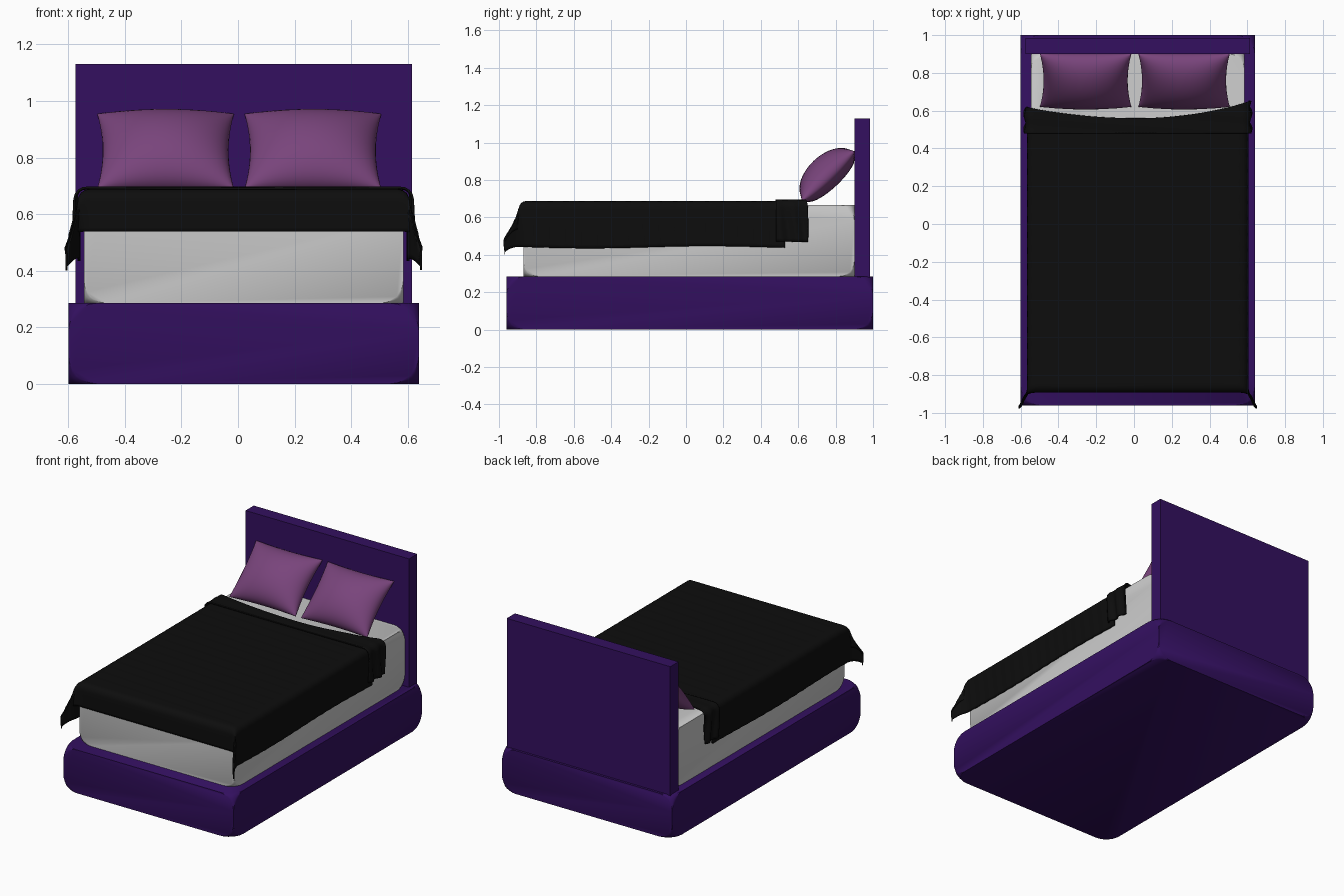
import bpy, bmesh, math
from mathutils import Vector

if "Cube" in bpy.data.objects:
    bpy.data.objects.remove(bpy.data.objects["Cube"])


def material(name, rgb):
    m = bpy.data.materials.new(name)
    m.diffuse_color = (*rgb, 1)
    m.use_nodes = True
    m.node_tree.nodes["Principled BSDF"].inputs["Base Color"].default_value = m.diffuse_color
    return m


PURPLE = material("dark_purple", (0.033, 0.005, 0.115))
MAUVE = material("mauve", (0.19, 0.058, 0.20))
BLACK = material("black", (0.004, 0.004, 0.004))


def finish(name, bm, mat=None, angle=40):
    me = bpy.data.meshes.new(name)
    bm.to_mesh(me)
    bm.free()
    ob = bpy.data.objects.new(name, me)
    bpy.context.collection.objects.link(ob)
    if mat:
        me.materials.append(mat)
    bpy.ops.object.select_all(action='DESELECT')
    bpy.context.view_layer.objects.active = ob
    ob.select_set(True)
    bpy.ops.object.shade_smooth_by_angle(angle=math.radians(angle))
    return ob


def box(name, lo, hi, corner=0, mat=None):
    """Box from two opposite corners; its eight corners can be rounded off."""
    bm = bmesh.new()
    bmesh.ops.create_cube(bm, size=1)
    lo, hi = Vector(lo), Vector(hi)
    for v in bm.verts:
        v.co = Vector([(lo[k] + hi[k]) / 2 + v.co[k] * (hi[k] - lo[k]) for k in range(3)])
    if corner:
        bmesh.ops.bevel(bm, geom=bm.verts[:], offset=corner, segments=6,
                        profile=0.5, affect='VERTICES')
    return finish(name, bm, mat)


def sheet(bm, nu, nv, func, flip=False):
    """Grid of quads from func(u, v), u and v in 0..1."""
    g = [[bm.verts.new(func(i / nu, j / nv)) for j in range(nv + 1)] for i in range(nu + 1)]
    for i in range(nu):
        for j in range(nv):
            q = [g[i][j], g[i + 1][j], g[i + 1][j + 1], g[i][j + 1]]
            bm.faces.new(q[::-1] if flip else q)


# Bed frame
box("base", (-0.60, -0.96, 0), (0.64, 1.0, 0.285), 0.10, PURPLE)
box("headboard", (-0.575, 0.90, 0.28), (0.615, 0.985, 1.13), 0, PURPLE)
box("mattress", (-0.545, -0.87, 0.285), (0.585, 0.90, 0.667), 0.08)


# Pillows leaning on the headboard, full in front and flatter behind
def pillow(name, cx):
    along = Vector((0, 0.28, 0.265)) / 2
    normal = Vector((0, -0.687, 0.726))
    mid = Vector((cx, 0.76, 0.822))

    def side(depth, power):
        def f(a, b):
            u, v = -math.cos(math.pi * a), -math.cos(math.pi * b)
            fu, fv = max(0, 1 - u * u), max(0, 1 - v * v)
            p = mid + Vector((0.242 * u * (1 - 0.08 * fv), 0, 0))
            p += along * (v * (1 - 0.05 * fu)) + normal * (depth * (fu * fv) ** power)
            p.y = min(p.y, 0.90)
            return p
        return f

    bm = bmesh.new()
    sheet(bm, 24, 24, side(0.112, 0.5))
    sheet(bm, 24, 24, side(-0.068, 0.4), True)
    bmesh.ops.remove_doubles(bm, verts=bm.verts[:], dist=0.0005)
    finish(name, bm, MAUVE, 70)


pillow("pillow_left", -0.256)
pillow("pillow_right", 0.265)


# Cloth draped over the mattress
R = 0.04


def hang(s):
    """Rounded turn over an edge: distance out and distance down."""
    if s <= 0:
        return s, 0
    if s < R * math.pi / 2:
        return R * math.sin(s / R), R * (1 - math.cos(s / R))
    return R, R + s - R * math.pi / 2


def drape(name, half, top, side_drop, y_start, y_end, front_drop, wrinkle, nv):
    flat = half - R
    reach = flat + side_drop + 0.02

    def f(a, b):
        s = (2 * a - 1) * reach
        sign = 1 if s >= 0 else -1
        out, down = hang(abs(s) - flat)
        x = sign * (flat + out)
        y1 = y_end(x / half)
        y0 = y_start + (R - front_drop - 0.02 if front_drop else 0)
        y = y0 + (y1 - y0) * b
        fall = 0
        if front_drop:
            o, fall = hang(y_start + R - y)
            y = y_start + R - o
        # loose corner flaring outwards at the foot
        flare = min(1, down / 0.17) * min(1, fall / 0.12)
        x += sign * 0.045 * flare
        y -= 0.10 * flare * (1 - 0.25 * (down / side_drop))
        z = top - math.hypot(down, fall)
        # small folds
        w = wrinkle * math.sin(75 * y + 5 * x + 9 * z) * (0.4 + min(1, down * 8))
        edge = min(1, down / R)
        x += sign * w * edge
        z += w * 0.5 * (1 - edge) + 0.006 * math.sin(5 * y + sign) * down / side_drop
        return Vector((0.02 + x, y, z))

    bm = bmesh.new()
    sheet(bm, 90, nv, f)
    ob = finish(name, bm, BLACK, 60)
    mod = ob.modifiers.new("thickness", 'SOLIDIFY')
    mod.thickness = 0.008
    mod.offset = -1


drape("blanket", 0.586, 0.688, 0.25, -0.893, lambda t: 0.53, 0.153, 0.001, 110)
drape("blanket_turned_edge", 0.598, 0.696, 0.225, 0.48,
      lambda t: 0.56 + (0.09 if t > 0 else 0.06) * min(1, abs(t)) ** 2, 0, 0.006, 24)
